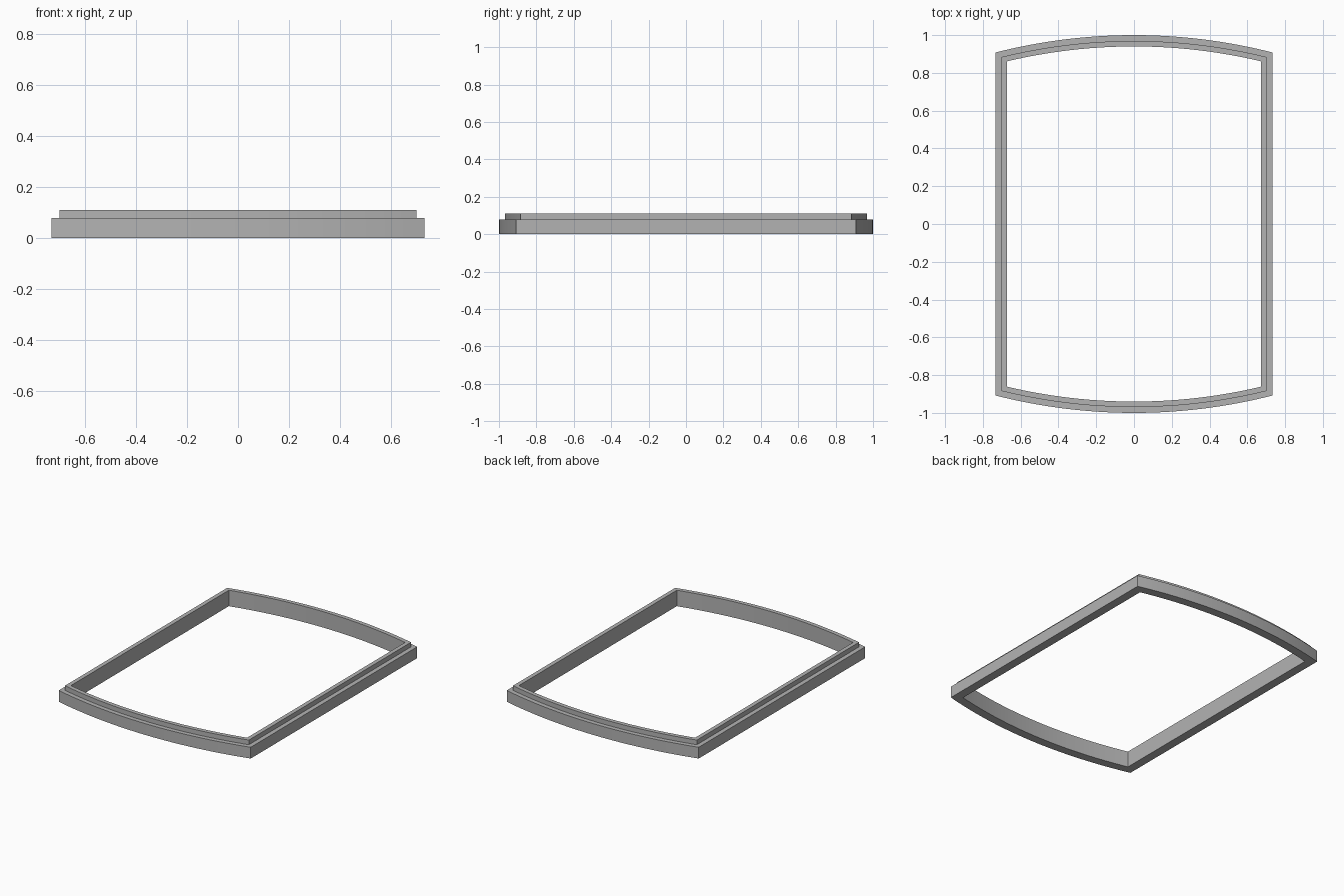
import bpy, bmesh, math

cube = bpy.data.objects.get("Cube")
if cube:
    bpy.data.objects.remove(cube, do_unlink=True)

HALF_WIDTH = 0.733
RADIUS = 2.966          # bow of the two end rails
CENTRE = RADIUS - 1.0   # distance of the arc centre behind the middle
SEGMENTS = 32

grey = bpy.data.materials.new("mid grey")
grey.use_nodes = True
colour = (0.45, 0.45, 0.45, 1)
grey.diffuse_color = colour
grey.node_tree.nodes["Principled BSDF"].inputs["Base Color"].default_value = colour


def outline(inset):
    """Straight sides and bowed ends, moved inwards by inset."""
    half, radius = HALF_WIDTH - inset, RADIUS - inset
    sweep = math.asin(half / radius)
    angles = [sweep * (1 - 2 * i / SEGMENTS) for i in range(SEGMENTS + 1)]
    back = [(radius * math.sin(a), radius * math.cos(a) - CENTRE) for a in angles]
    return back + [(-x, -y) for x, y in back]


# Stepped cross-section as (inset, height), swept round the outline
section = [(0, 0), (0, 0.078), (0.031, 0.078), (0.031, 0.11), (0.06, 0.11), (0.06, 0)]

bm = bmesh.new()
rings = [[bm.verts.new((x, y, z)) for x, y in outline(inset)] for inset, z in section]
for k, ring in enumerate(rings):
    following = rings[(k + 1) % len(rings)]
    for i in range(len(ring)):
        j = (i + 1) % len(ring)
        bm.faces.new((ring[i], ring[j], following[j], following[i]))
bmesh.ops.recalc_face_normals(bm, faces=bm.faces)

mesh = bpy.data.meshes.new("stepped_frame")
bm.to_mesh(mesh)
bm.free()
mesh.materials.append(grey)
frame = bpy.data.objects.new("stepped_frame", mesh)
bpy.context.collection.objects.link(frame)

# Smooth bowed rails with crisp steps and corners
bpy.ops.object.select_all(action="DESELECT")
frame.select_set(True)
bpy.context.view_layer.objects.active = frame
bpy.ops.object.shade_smooth_by_angle(angle=math.radians(30))
